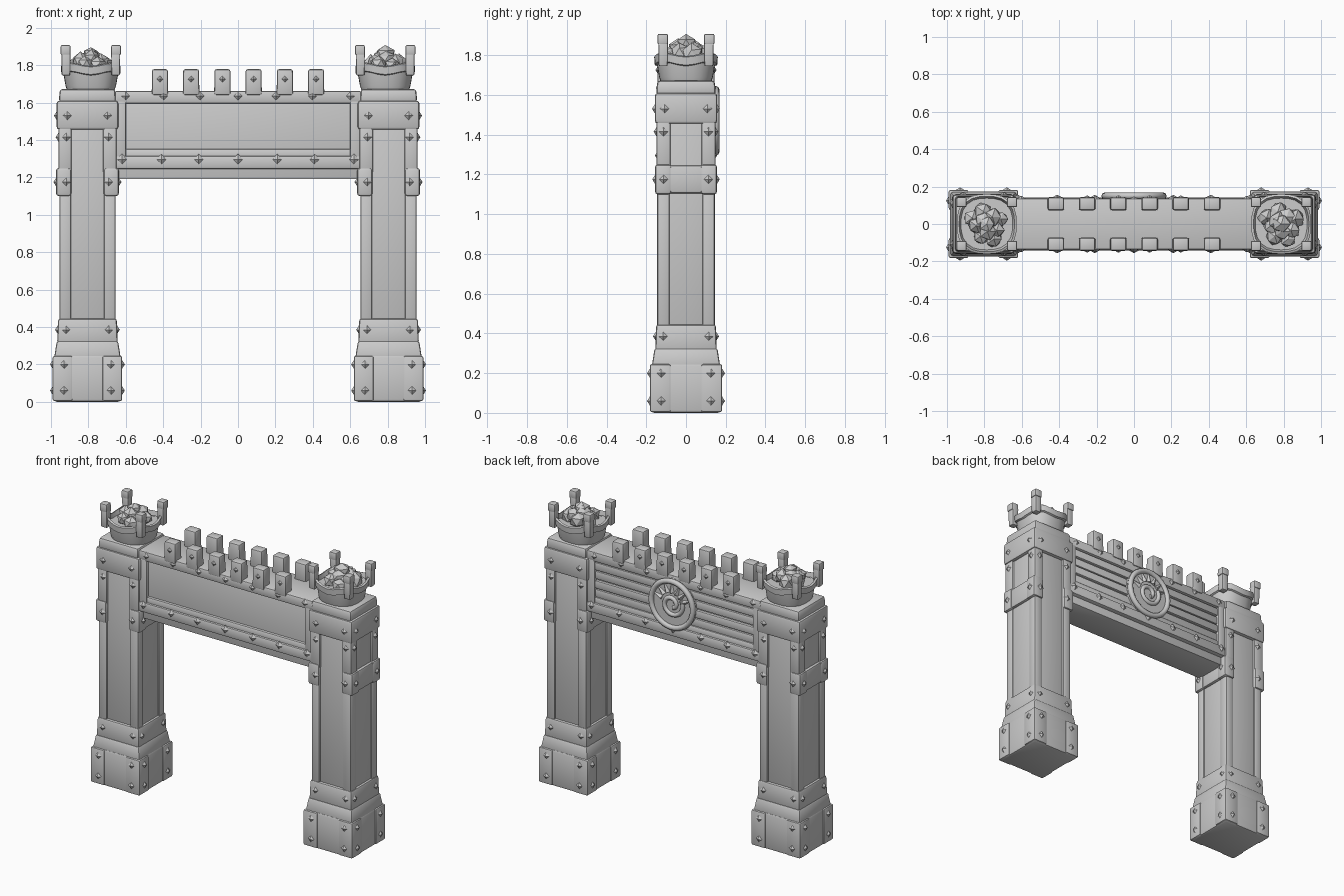
import bpy, bmesh, math, random
from mathutils import Matrix, Vector

random.seed(4)
if "Cube" in bpy.data.objects:
    bpy.data.objects.remove(bpy.data.objects["Cube"])

stone = bpy.data.materials.new("grey stone")
stone.use_nodes = True
GREY = (0.6, 0.6, 0.6, 1)
stone.diffuse_color = GREY
stone.node_tree.nodes["Principled BSDF"].inputs["Base Color"].default_value = GREY


def finish(name, bm, smooth=False):
    mesh = bpy.data.meshes.new(name)
    bmesh.ops.recalc_face_normals(bm, faces=bm.faces)
    bm.to_mesh(mesh)
    bm.free()
    mesh.materials.append(stone)
    obj = bpy.data.objects.new(name, mesh)
    bpy.context.collection.objects.link(obj)
    if smooth:
        bpy.ops.object.select_all(action='DESELECT')
        obj.select_set(True)
        bpy.context.view_layer.objects.active = obj
        bpy.ops.object.shade_smooth_by_angle(angle=math.radians(35))
    return obj


def box(bm, centre, half, z0, z1, bevel=0.012, taper=1.0):
    """Bevelled block; taper scales its top."""
    verts = bmesh.ops.create_cube(bm, size=2)["verts"]
    for v in verts:
        k = taper if v.co.z > 0 else 1
        v.co = Vector((centre[0] + v.co.x * half[0] * k,
                       centre[1] + v.co.y * half[1] * k,
                       z1 if v.co.z > 0 else z0))
    if bevel:
        edges = list({e for v in verts for e in v.link_edges})
        bmesh.ops.bevel(bm, geom=edges, offset=bevel, segments=2,
                        profile=0.5, affect='EDGES')


def stud(bm, pos, normal, size=0.027, height=0.017):
    """Four-sided pyramid rivet sitting on a face."""
    n = Vector(normal)
    turn = n.to_track_quat('Z', 'Y').to_matrix().to_4x4()
    place = Matrix.Translation(Vector(pos) + n * (height / 2 - 0.003))
    bmesh.ops.create_cone(bm, cap_ends=True, segments=4, radius1=size,
                          radius2=0, depth=height, matrix=place @ turn)


def studs_around(bm, cx, half, spread, z):
    """A pair of studs on each of the four sides of a pillar."""
    for a in (-1, 1):
        for b in (-1, 1):
            stud(bm, (cx + a * spread, b * half[1], z), (0, b, 0))
            stud(bm, (cx + b * half[0], a * spread, z), (b, 0, 0))


def corners(bm, cx, half, strip, z0, z1, bevel=0.01):
    """Four corner strips whose outer faces lie on the given half size."""
    for a in (-1, 1):
        for b in (-1, 1):
            box(bm, (cx + a * (half[0] - strip), b * (half[1] - strip)),
                (strip, strip), z0, z1, bevel)


def lathe(bm, cx, profile, sides=24):
    """Rounded-square bowl from radius and height pairs."""
    rings = []
    for r, z in profile:
        ring = []
        for i in range(sides):
            t = 2 * math.pi * i / sides
            c, s = math.cos(t), math.sin(t)
            k = r / (abs(c) ** 2.6 + abs(s) ** 2.6) ** (1 / 2.6)
            lift = 0.02 * (math.sin(2 * t) ** 2) if z > 1.74 else 0
            ring.append(bm.verts.new((cx + k * c, k * s, z + lift)))
        rings.append(ring)
    for lo, hi in zip(rings, rings[1:]):
        for i in range(sides):
            j = (i + 1) % sides
            bm.faces.new((lo[i], lo[j], hi[j], hi[i]))
    bm.faces.new(rings[0])
    bm.faces.new(rings[-1])


for side, label in ((-1, "right"), (1, "left")):
    cx = side * 0.805

    # Plinth with corner plates, sloped step and collar
    bm = bmesh.new()
    box(bm, (cx, 0), (0.179, 0.175), 0, 0.25, 0.015)
    corners(bm, cx, (0.186, 0.182), 0.053, 0.004, 0.245)
    box(bm, (cx, 0), (0.178, 0.172), 0.235, 0.325, 0.012, 0.92)
    box(bm, (cx, 0), (0.162, 0.155), 0.31, 0.445, 0.014, 0.97)
    for z in (0.06, 0.2):
        studs_around(bm, cx, (0.186, 0.182), 0.125, z)
    studs_around(bm, cx, (0.159, 0.152), 0.115, 0.385)
    finish(label + "_pillar_base", bm, True)

    # Shaft with raised corner strips
    bm = bmesh.new()
    box(bm, (cx, 0), (0.142, 0.134), 0.42, 1.65, 0.008)
    corners(bm, cx, (0.15, 0.145), 0.031, 0.43, 1.2)
    corners(bm, cx, (0.156, 0.149), 0.036, 1.22, 1.48)
    finish(label + "_pillar_shaft", bm, True)

    # Metal-style bands: side bands wrap the corners, the upper one is complete
    bm = bmesh.new()
    corners(bm, cx, (0.168, 0.156), 0.041, 1.1, 1.25, 0.014)
    for s in (-1, 1):
        box(bm, (cx + s * 0.125, 0), (0.036, 0.12), 1.105, 1.245)
    box(bm, (cx, 0), (0.165, 0.157), 1.455, 1.61, 0.016)
    box(bm, (cx, 0), (0.153, 0.15), 1.6, 1.672, 0.016, 0.97)
    studs_around(bm, cx, (0.168, 0.156), 0.113, 1.175)
    studs_around(bm, cx, (0.156, 0.149), 0.113, 1.415)
    studs_around(bm, cx, (0.165, 0.157), 0.108, 1.53)
    finish(label + "_pillar_bands", bm, True)

    # Fire bowl with rim and four horns
    bx = side * 0.787
    bm = bmesh.new()
    lathe(bm, bx, [(0.125, 1.66), (0.135, 1.69), (0.145, 1.745), (0.157, 1.75),
                   (0.16, 1.79), (0.148, 1.795), (0.138, 1.765)])
    for a in (-1, 1):
        for b in (-1, 1):
            box(bm, (bx + a * 0.133, b * 0.115), (0.022, 0.022), 1.745, 1.87, 0.006, 1.1)
            box(bm, (bx + a * 0.135, b * 0.117), (0.027, 0.027), 1.855, 1.907, 0.007, 0.95)
    finish(label + "_bowl", bm, True)

    # Heap of faceted rocks
    bm = bmesh.new()
    for i in range(11):
        angle = i * 2.4
        dist = 0.028 * math.sqrt(i)
        top = 1.855 - dist * 0.65
        size = random.uniform(0.042, 0.055)
        rock = bmesh.ops.create_icosphere(bm, subdivisions=1, radius=size)["verts"]
        for v in rock:
            v.co = v.co * random.uniform(0.85, 1.15) + Vector(
                (bx + dist * math.cos(angle), dist * math.sin(angle), top))
    finish(label + "_rocks", bm)

# Crossbeam core, rails and end boards
bm = bmesh.new()
box(bm, (0, 0), (0.67, 0.112), 1.19, 1.65, 0.006)
box(bm, (0, 0), (0.66, 0.137), 1.595, 1.662, 0.012)
box(bm, (0, 0), (0.66, 0.142), 1.245, 1.315, 0.012)
box(bm, (0, 0), (0.655, 0.13), 1.3, 1.352, 0.01, 0.985)
for s in (-1, 1):
    box(bm, (s * 0.63, 0), (0.032, 0.136), 1.25, 1.65, 0.01)
for x in (-0.62, -0.41, -0.21, 0, 0.21, 0.41, 0.62):
    for s in (-1, 1):
        stud(bm, (x, s * 0.142, 1.295), (0, s, 0), 0.03)
        stud(bm, (x * 0.97, s * 0.137, 1.635), (0, s, 0), 0.027)
finish("crossbeam", bm, True)

# Planks on the back of the beam
bm = bmesh.new()
for i in range(4):
    z = 1.35 + i * 0.062
    box(bm, (0, 0.11), (0.6, 0.014 + 0.005 * (i % 2)), z, z + 0.054, 0.007)
finish("back_planks", bm, True)

# Two rows of battlements
bm = bmesh.new()
for i in range(6):
    x = (i - 2.5) * 0.167
    for s in (-1, 1):
        box(bm, (x, s * 0.108), (0.044, 0.036), 1.64, 1.778, 0.01, 0.96)
        stud(bm, (x, s * 0.143, 1.725), (0, s, 0), 0.022, 0.014)
finish("battlements", bm, True)

# Round carved medallion on the back
MZ = 1.47
to_back = Matrix.Translation((0, 0.135, MZ)) @ Matrix.Rotation(-math.pi / 2, 4, 'X')
bm = bmesh.new()
bmesh.ops.create_cone(bm, cap_ends=True, segments=32, radius1=0.17,
                      radius2=0.165, depth=0.03, matrix=to_back)
for i in range(7):
    a = math.radians(20 + i * 23)
    d = Vector((math.cos(a), 0, math.sin(a)))
    ray = Matrix.Translation(Vector((0, 0.15, MZ)) + d * 0.112)
    turn = d.to_track_quat('Z', 'Y').to_matrix().to_4x4()
    bmesh.ops.create_cone(bm, cap_ends=True, segments=4, radius1=0.018,
                          radius2=0.004, depth=0.06, matrix=ray @ turn)
finish("medallion_disc", bm, True)


def carved_line(name, points, width, cyclic=False):
    curve = bpy.data.curves.new(name, 'CURVE')
    curve.dimensions = '3D'
    curve.bevel_depth = width
    curve.bevel_resolution = 2
    spline = curve.splines.new('POLY')
    spline.points.add(len(points) - 1)
    for p, co in zip(spline.points, points):
        p.co = (*co, 1)
    spline.use_cyclic_u = cyclic
    curve.use_fill_caps = True
    curve.materials.append(stone)
    bpy.context.collection.objects.link(bpy.data.objects.new(name, curve))


def arc(r0, r1, a0, a1, n):
    out = []
    for i in range(n):
        t = i / n
        a = math.radians(a0 + (a1 - a0) * t)
        r = r0 + (r1 - r0) * t
        out.append((r * math.cos(a), 0.15, MZ + r * math.sin(a)))
    return out


carved_line("medallion_rim", arc(0.157, 0.157, 0, 360, 36), 0.018, True)
carved_line("medallion_swirl", arc(0.085, 0.02, 150, 620, 32), 0.015)
